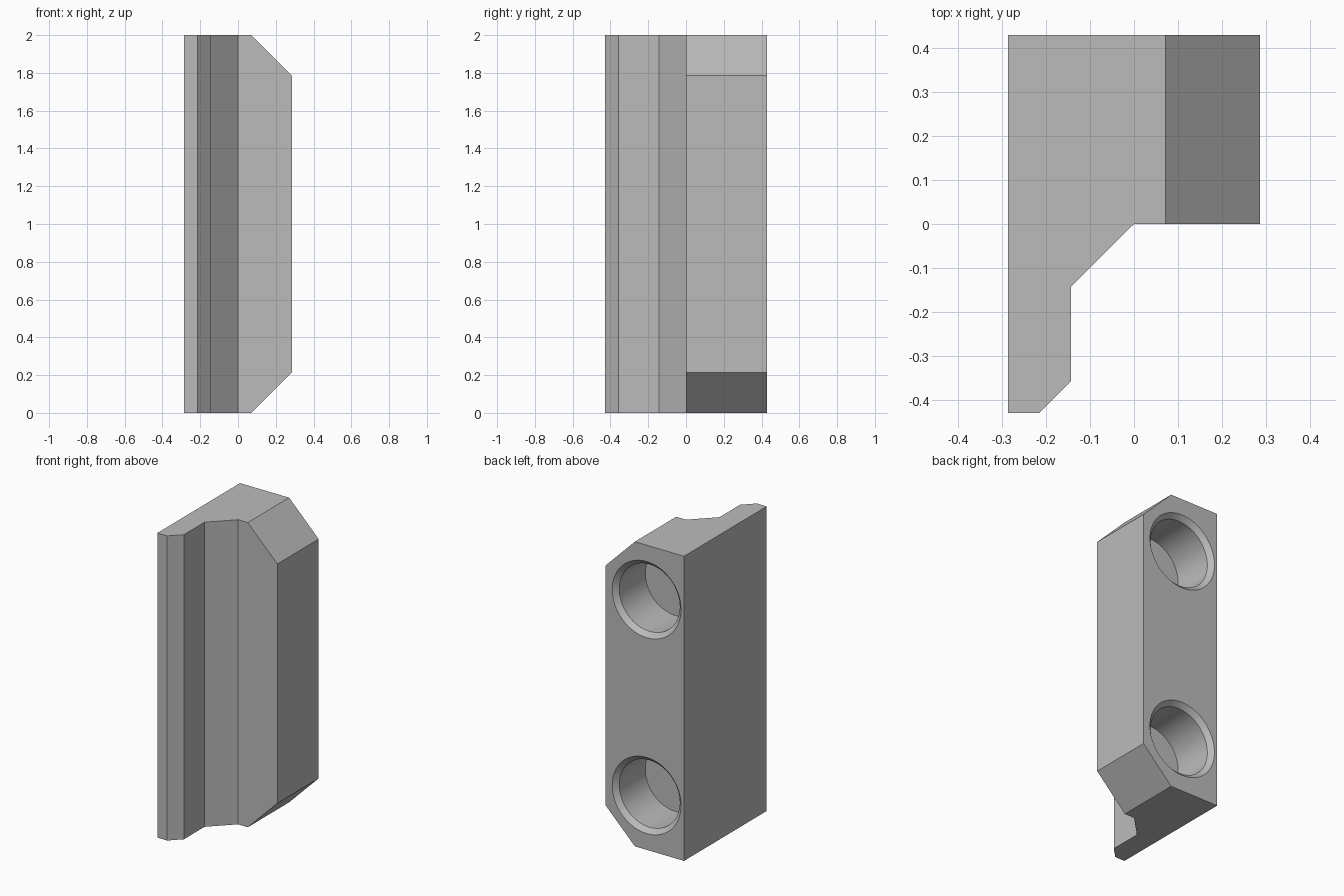
import bpy, bmesh, math
from mathutils import Vector, Matrix

cube = bpy.data.objects.get("Cube")
if cube:
    bpy.data.objects.remove(cube, do_unlink=True)

U = 2 / 28                       # one design unit: the block is 28 units tall
HEIGHT, CHAMFER = 28 * U, 3 * U


def add_object(name, bm):
    bmesh.ops.recalc_face_normals(bm, faces=bm.faces)
    mesh = bpy.data.meshes.new(name)
    bm.to_mesh(mesh)
    bm.free()
    obj = bpy.data.objects.new(name, mesh)
    bpy.context.collection.objects.link(obj)
    return obj


# Plain grey material
grey = bpy.data.materials.new("plain grey")
grey.use_nodes = True
grey.diffuse_color = (0.5, 0.5, 0.5, 1)
grey.node_tree.nodes["Principled BSDF"].inputs["Base Color"].default_value = grey.diffuse_color

# Block with a hooked lip: plan profile extruded upwards
profile = [(-4, 6), (-4, -6), (-3, -6), (-2, -5), (-2, -2), (0, 0), (4, 0), (4, 6)]
bm = bmesh.new()
base = bm.faces.new([bm.verts.new((x * U, y * U, 0)) for x, y in profile])
top = bmesh.ops.extrude_face_region(bm, geom=[base])["geom"]
bmesh.ops.translate(bm, vec=(0, 0, HEIGHT),
                    verts=[v for v in top if isinstance(v, bmesh.types.BMVert)])

# Slanted corners at the top and bottom of the wide side
for z, up in ((HEIGHT - CHAMFER, 1), (CHAMFER, -1)):
    cut = bmesh.ops.bisect_plane(bm, geom=bm.verts[:] + bm.edges[:] + bm.faces[:],
                                 plane_co=(4 * U, 0, z), plane_no=(1, 0, up),
                                 clear_outer=True)
    rim = [e for e in cut["geom_cut"] if isinstance(e, bmesh.types.BMEdge)]
    bmesh.ops.edgeloop_fill(bm, edges=rim)
block = add_object("hooked_block", bm)
block.data.materials.append(grey)

# Two blind holes with countersunk rims, turned from a radius/depth outline
BACK = 6 * U
outline = [(0, -0.30), (0.22, -0.30), (0.22, -0.03), (0.27, 0.02), (0, 0.02)]
bm = bmesh.new()
for z in (5 * U, HEIGHT - 5 * U):
    centre = Vector((-0.2 * U, BACK, z))
    verts = [bm.verts.new(centre + Vector((r, d, 0))) for r, d in outline]
    edges = [bm.edges.new(pair) for pair in zip(verts, verts[1:])]
    bmesh.ops.spin(bm, geom=verts + edges, cent=centre, axis=(0, 1, 0),
                   angle=math.tau, steps=64)
bmesh.ops.remove_doubles(bm, verts=bm.verts, dist=0.0005)
cutter = add_object("hole_cutter", bm)
cutter.data.materials.append(grey)
cutter.hide_render = True

holes = block.modifiers.new("holes", 'BOOLEAN')
holes.operation = 'DIFFERENCE'
holes.solver = 'EXACT'
holes.object = cutter
bpy.context.view_layer.objects.active = block
block.select_set(True)
bpy.ops.object.modifier_apply(modifier=holes.name)
bpy.data.objects.remove(cutter, do_unlink=True)

# Smooth hole walls, crisp edges elsewhere
bpy.ops.object.shade_smooth_by_angle(angle=math.radians(30))
